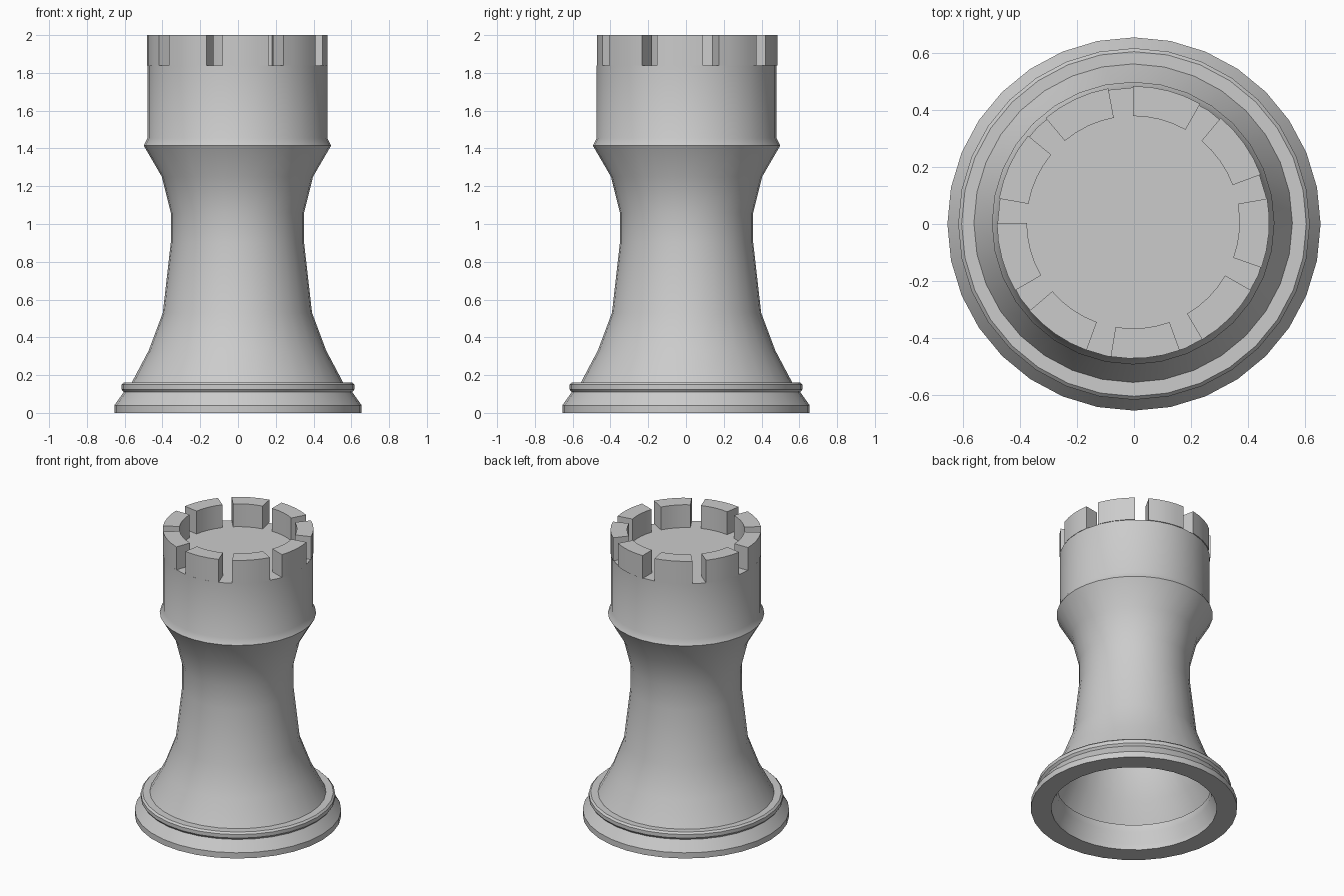
import bpy, bmesh
from math import cos, sin, radians, tau

cube = bpy.data.objects.get("Cube")
if cube:
    bpy.data.objects.remove(cube)

grey = bpy.data.materials.new("stone grey")
grey.use_nodes = True
color = (0.6, 0.6, 0.6, 1)
grey.diffuse_color = color
grey.node_tree.nodes["Principled BSDF"].inputs["Base Color"].default_value = color

SIDES = 32
TOP_Z = 1.84      # floor between the battlements


def finish(bm, name):
    mesh = bpy.data.meshes.new(name)
    bm.to_mesh(mesh)
    bm.free()
    mesh.materials.append(grey)
    obj = bpy.data.objects.new(name, mesh)
    bpy.context.collection.objects.link(obj)
    bpy.ops.object.select_all(action='DESELECT')
    obj.select_set(True)
    bpy.context.view_layer.objects.active = obj
    bpy.ops.object.shade_smooth_by_angle(angle=radians(28))
    return obj


def lathe(name, profile, closed=False, cap_top=False):
    """Revolve (radius, height) points around z."""
    bm = bmesh.new()
    rings = [[bm.verts.new((r * cos(tau * i / SIDES), r * sin(tau * i / SIDES), z))
              for i in range(SIDES)] for r, z in profile]
    pairs = list(zip(rings, rings[1:]))
    if closed:
        pairs.append((rings[-1], rings[0]))
    for low, high in pairs:
        for i in range(SIDES):
            j = (i + 1) % SIDES
            bm.faces.new((low[i], low[j], high[j], high[i]))
    if cap_top:
        bm.faces.new(rings[-1])
    return finish(bm, name)


# Hollow moulded base ring
lathe("base_ring", [
    (0.525, 0), (0.655, 0), (0.655, 0.04), (0.605, 0.11), (0.617, 0.125),
    (0.617, 0.15), (0.605, 0.162), (0.49, 0.162), (0.49, 0.11), (0.525, 0.04),
], closed=True)

# Tapered tower with collar and flat floor on top
tower = lathe("tower_body", [
    (0.56, 0.16), (0.47, 0.33), (0.395, 0.53), (0.353, 0.9), (0.353, 1.06),
    (0.4, 1.25), (0.496, 1.415), (0.476, 1.455), (0.476, TOP_Z),
], cap_top=True)
tower.location = (-0.003, 0.003, 0)

# Ring of nine battlements
bm = bmesh.new()
STEPS = 4
for k in range(9):
    columns = []
    for s in range(STEPS + 1):
        a = radians(90 - 40 * k - 29.5 * s / STEPS)
        columns.append([bm.verts.new((r * cos(a), r * sin(a), z))
                        for r, z in ((0.373, TOP_Z), (0.478, TOP_Z),
                                     (0.478, 2), (0.373, 2))])
    for a, b in zip(columns, columns[1:]):
        for i in range(4):
            j = (i + 1) % 4
            bm.faces.new((a[i], a[j], b[j], b[i]))
    bm.faces.new(columns[0])
    bm.faces.new(columns[-1])
bmesh.ops.recalc_face_normals(bm, faces=bm.faces[:])
battlements = finish(bm, "battlements")
battlements.location = (-0.003, 0.006, 0)
